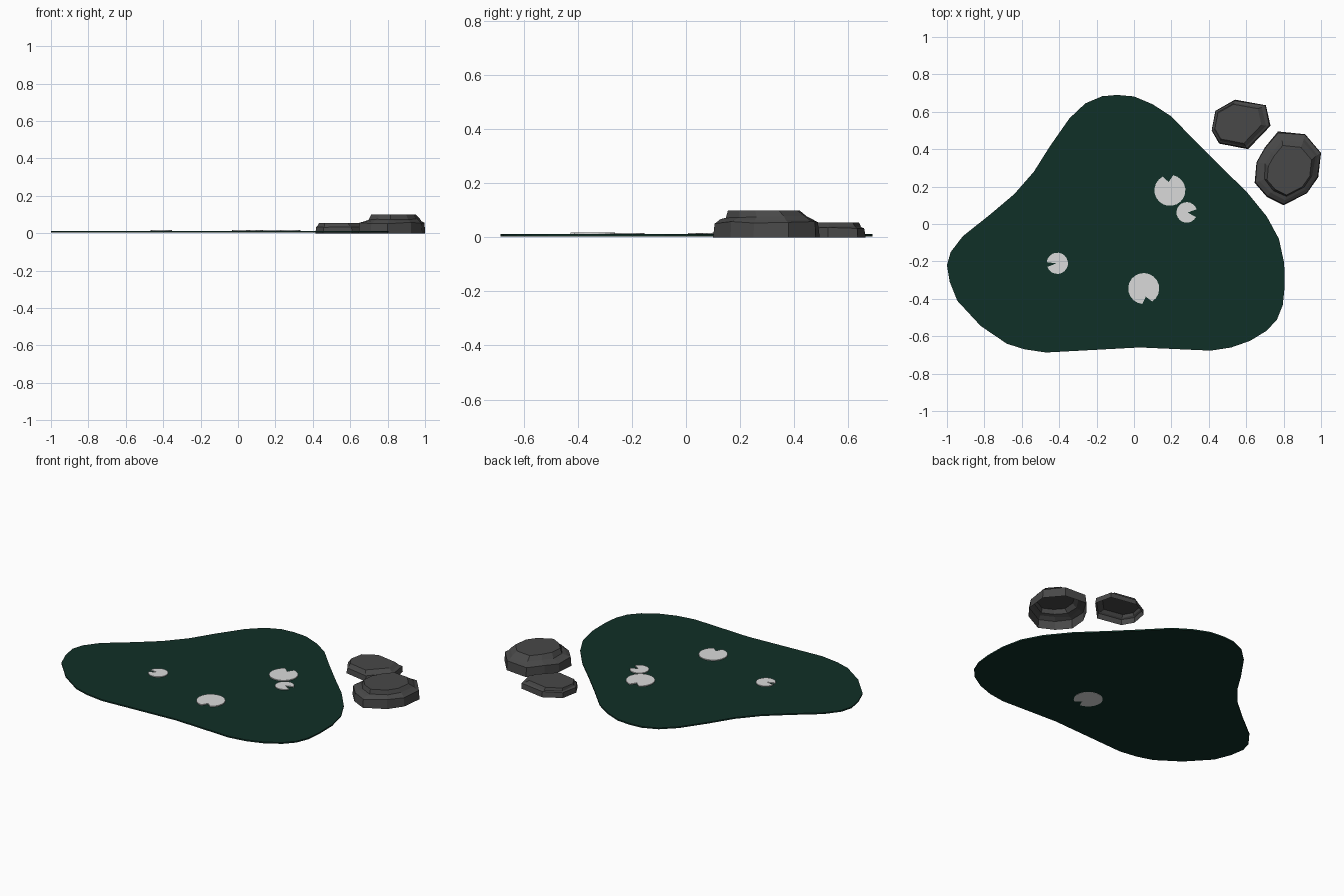
import bpy, bmesh, math, random

if "Cube" in bpy.data.objects:
    bpy.data.objects.remove(bpy.data.objects["Cube"])
random.seed(4)


def material(name, rgb):
    m = bpy.data.materials.new(name)
    m.diffuse_color = (*rgb, 1)
    m.use_nodes = True
    m.node_tree.nodes["Principled BSDF"].inputs["Base Color"].default_value = m.diffuse_color
    return m


WATER = material("dark green water", (0.005, 0.029, 0.020))
PAD = material("pale lily pad", (0.70, 0.70, 0.70))
STONE = material("dark grey stone", (0.065, 0.065, 0.065))


def loft(name, rings, mat, close_bottom):
    """Skin a stack of equal-length point rings, capping the top and optionally the bottom."""
    bm = bmesh.new()
    loops = [[bm.verts.new(p) for p in ring] for ring in rings]
    n = len(loops[0])
    for a, b in zip(loops, loops[1:]):
        for i in range(n):
            j = (i + 1) % n
            bm.faces.new((a[i], a[j], b[j], b[i]))
    bm.faces.new(loops[-1])
    if close_bottom:
        bm.faces.new(list(reversed(loops[0])))
    me = bpy.data.meshes.new(name)
    bm.to_mesh(me)
    bm.free()
    me.materials.append(mat)
    ob = bpy.data.objects.new(name, me)
    bpy.context.collection.objects.link(ob)
    return ob


def slab(name, outline, z0, z1, mat):
    return loft(name, [[(x, y, z) for x, y in outline] for z in (z0, z1)], mat, True)


# Pond: thin slab with a rounded three-lobed outline (counter-clockwise)
shore = [(-0.09, 0.69), (-0.17, 0.683), (-0.26, 0.645), (-0.345, 0.565), (-0.45, 0.415),
         (-0.535, 0.28), (-0.64, 0.16), (-0.77, 0.05), (-0.915, -0.065), (-0.98, -0.15),
         (-1.0, -0.22), (-0.985, -0.31), (-0.945, -0.41), (-0.82, -0.545), (-0.68, -0.64),
         (-0.585, -0.67), (-0.47, -0.687), (0.03, -0.66), (0.41, -0.677), (0.52, -0.66),
         (0.62, -0.625), (0.71, -0.57), (0.765, -0.51), (0.795, -0.435), (0.805, -0.34),
         (0.803, -0.21), (0.775, -0.08), (0.71, 0.04), (0.60, 0.175), (0.47, 0.30),
         (0.33, 0.44), (0.20, 0.575), (0.10, 0.64), (0.0, 0.682)]
slab("pond_water", shore, 0.004, 0.0125, WATER)


# Lily pads: discs with a wedge notch (centre, radius, notch direction, half width, depth)
def lily_pad(name, cx, cy, r, direction, half, tip, z0, z1):
    d = math.radians(direction)
    h = math.radians(half)
    steps = 18
    pts = [(cx + tip * math.cos(d), cy + tip * math.sin(d))]
    for i in range(steps + 1):
        a = d + h + (2 * math.pi - 2 * h) * i / steps
        pts.append((cx + r * math.cos(a), cy + r * math.sin(a)))
    slab(name, pts, z0, z1, PAD)


lily_pad("lily_pad_back", 0.192, 0.180, 0.083, 98, 20, 0.045, 0.006, 0.018)
lily_pad("lily_pad_small_right", 0.282, 0.062, 0.055, -5, 22, 0.005, 0.005, 0.017)
lily_pad("lily_pad_small_left", -0.410, -0.210, 0.057, 187, 13, 0.005, 0.006, 0.017)
lily_pad("lily_pad_front", 0.052, -0.345, 0.083, 284, 19, 0.045, 0.003, 0.018)


# Rocks: faceted shells stepped up from an irregular outline, open underneath
def rock(name, outline, levels):
    n = len(outline)
    cx = sum(p[0] for p in outline) / n
    cy = sum(p[1] for p in outline) / n
    rings = []
    for scale, dx, dy, z, wobble in levels:
        ring = []
        for x, y in outline:
            s = scale + random.uniform(-wobble, wobble)
            ring.append((cx + dx + (x - cx) * s, cy + dy + (y - cy) * s,
                         z + random.uniform(-wobble, wobble) * 0.25))
        rings.append(ring)
    loft(name, rings, STONE, False)


large = [(0.77, 0.495), (0.70, 0.41), (0.655, 0.33), (0.645, 0.22), (0.71, 0.145),
         (0.80, 0.10), (0.925, 0.165), (0.985, 0.25), (1.0, 0.38), (0.915, 0.48)]
rock("large_rock", large,
     [(1.0, 0, 0, 0, 0), (0.97, 0, 0, 0.055, 0.02), (0.87, 0.006, 0, 0.067, 0.02),
      (0.77, 0.012, 0, 0.074, 0.02), (0.67, 0.012, -0.01, 0.100, 0)])

small = [(0.54, 0.665), (0.435, 0.605), (0.415, 0.50), (0.455, 0.43),
         (0.61, 0.40), (0.73, 0.525), (0.705, 0.635)]
rock("small_rock", small,
     [(1.0, 0, 0, 0, 0), (0.97, 0, 0, 0.033, 0.02), (0.88, -0.006, 0, 0.040, 0.015),
      (0.79, -0.012, 0.002, 0.055, 0)])
